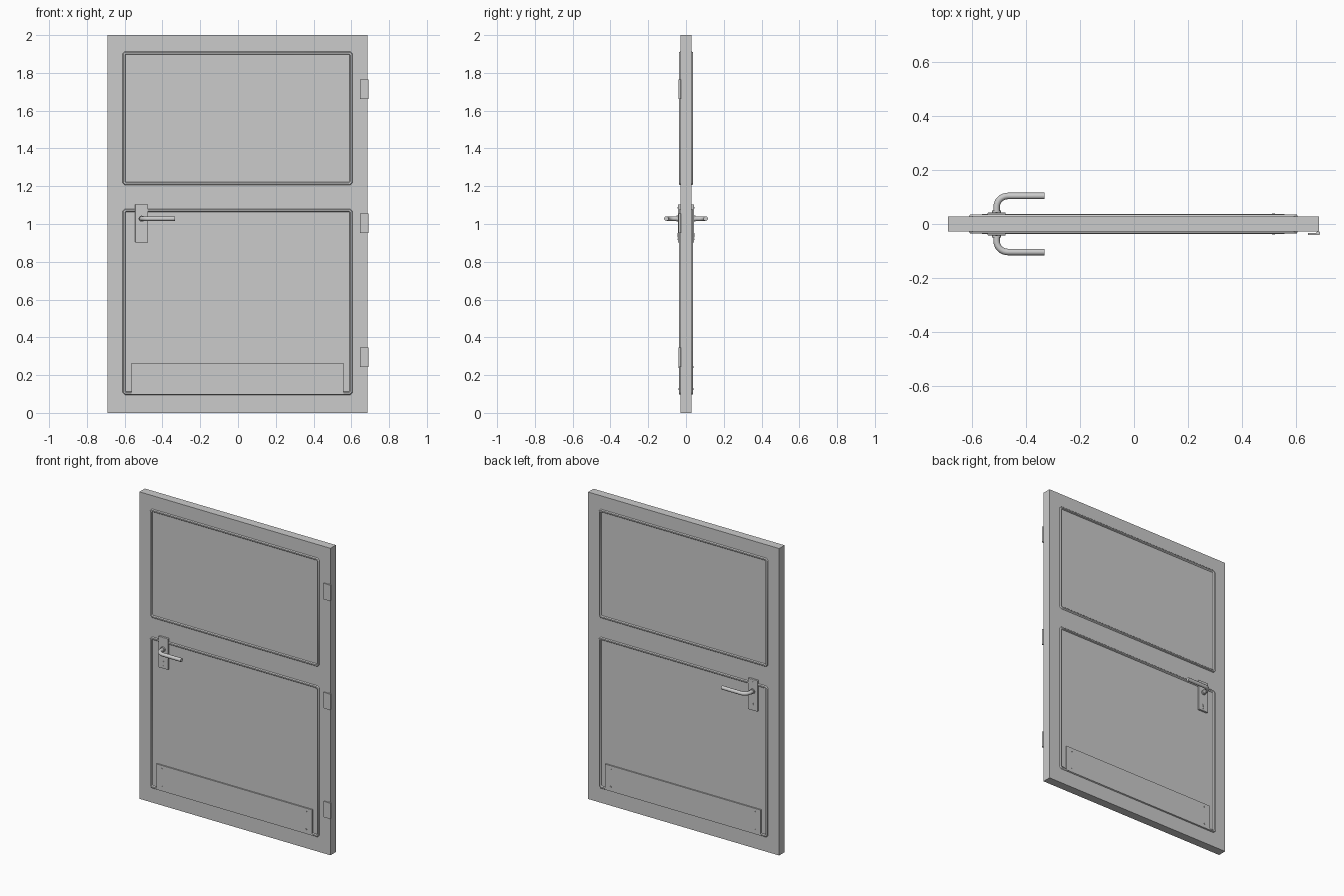
import bpy, bmesh, math
from mathutils import Matrix, Vector

if "Cube" in bpy.data.objects:
    bpy.data.objects.remove(bpy.data.objects["Cube"])

CX = -0.0025      # leaf centre (hinge barrels overhang on +x)
FACE = 0.028      # half thickness of the leaf


def finish(bm, name, mirror=False, smooth=False):
    bmesh.ops.recalc_face_normals(bm, faces=bm.faces)
    me = bpy.data.meshes.new(name)
    bm.to_mesh(me)
    bm.free()
    ob = bpy.data.objects.new(name, me)
    bpy.context.collection.objects.link(ob)
    if mirror:                                  # same part on the back side
        m = ob.modifiers.new("Mirror", 'MIRROR')
        m.use_axis = (False, True, False)
    if smooth:
        bpy.ops.object.select_all(action='DESELECT')
        ob.select_set(True)
        bpy.context.view_layer.objects.active = ob
        bpy.ops.object.shade_smooth_by_angle(angle=math.radians(40))
    return ob


def box(name, x, y, z, mirror=False, bevel=0.0):
    bm = bmesh.new()
    mid = Vector([(a + b) / 2 for a, b in (x, y, z)])
    size = [b - a for a, b in (x, y, z)]
    bmesh.ops.create_cube(bm, size=1, matrix=Matrix.Translation(mid) @ Matrix.Diagonal((*size, 1)))
    ob = finish(bm, name, mirror)
    if bevel:
        b = ob.modifiers.new("Bevel", 'BEVEL')
        b.width, b.segments = bevel, 2
    return ob


def rod(name, centre, radius, length, axis='Y', mirror=False, segs=16):
    bm = bmesh.new()
    rot = Matrix.Rotation(math.pi / 2, 4, 'X') if axis == 'Y' else Matrix()
    bmesh.ops.create_cone(bm, cap_ends=True, segments=segs, radius1=radius, radius2=radius,
                          depth=length, matrix=Matrix.Translation(centre) @ rot)
    return finish(bm, name, mirror, True)


def moulding(name, x0, x1, z0, z1):
    # rounded bead swept around a rectangle with clipped corners
    profile = [(0, 0), (0.001, 0.005), (0.004, 0.008), (0.012, 0.008), (0.015, 0.005), (0.016, 0)]
    bm = bmesh.new()
    loops = []
    for d, h in profile:
        c = 0.012 - 0.5 * d
        a, b, e, f = x0 + d, x1 - d, z0 + d, z1 - d
        pts = [(a + c, e), (b - c, e), (b, e + c), (b, f - c),
               (b - c, f), (a + c, f), (a, f - c), (a, e + c)]
        loops.append([bm.verts.new((px, -FACE - h, pz)) for px, pz in pts])
    for i in range(len(profile)):
        p, q = loops[i], loops[(i + 1) % len(profile)]
        for k in range(8):
            n = (k + 1) % 8
            bm.faces.new((p[k], p[n], q[n], q[k]))
    finish(bm, name, True, True)


# Door leaf
box("door_leaf", (-0.691, 0.686), (-FACE, FACE), (0, 2))

# Panel mouldings on both faces
moulding("upper_panel_moulding", CX - 0.609, CX + 0.609, 1.206, 1.913)
moulding("lower_panel_moulding", CX - 0.609, CX + 0.609, 0.096, 1.08)

# Kick plates with screws
box("kick_plate", (CX - 0.561, CX + 0.561), (-0.0365, -FACE), (0.098, 0.265), True)
for sx in (-1, 1):
    for z in (0.127, 0.243):
        rod("kick_plate_screw", (CX + sx * 0.52, -0.037, z), 0.005, 0.005, mirror=True)

# Lock plates, screws and keyholes
HX, HZ = -0.51, 1.028
box("lock_plate", (HX - 0.034, HX + 0.034), (-0.042, -FACE), (0.902, 1.104), True, 0.002)
for z in (0.918, 1.086):
    rod("lock_plate_screw", (HX, -0.042, z), 0.004, 0.004, mirror=True)
rod("key_cylinder", (HX, -0.042, 0.945), 0.007, 0.006, mirror=True)
box("key_cylinder_tail", (HX - 0.0035, HX + 0.0035), (-0.045, -0.039), (0.928, 0.942), True)
rod("lever_collar", (HX, -0.045, HZ), 0.016, 0.012, mirror=True, segs=24)

# Lever handles: bent round bar
for side, label in ((-1, "front"), (1, "back")):
    R, out = 0.042, 0.104
    path = [(HX, 0.035)]
    for i in range(9):
        t = math.pi / 2 * i / 8
        path.append((HX + R * (1 - math.cos(t)), out - R + R * math.sin(t)))
    path.append((-0.333, out))
    cu = bpy.data.curves.new(label + "_lever", 'CURVE')
    cu.dimensions = '3D'
    cu.bevel_depth, cu.bevel_resolution = 0.012, 4
    cu.use_fill_caps = True
    sp = cu.splines.new('POLY')
    sp.points.add(len(path) - 1)
    for p, (x, y) in zip(sp.points, path):
        p.co = (x, side * y, HZ, 1)
    sp.use_smooth = True
    bpy.context.collection.objects.link(bpy.data.objects.new(label + "_lever", cu))

# Hinges: leaf and barrel on the front face
for z in (0.294, 1.004, 1.714):
    box("hinge_leaf", (0.645, 0.685), (-0.040, -0.034), (z - 0.052, z + 0.052))
    rod("hinge_barrel", (0.684, -0.034, z), 0.007, 0.104, 'Z')
